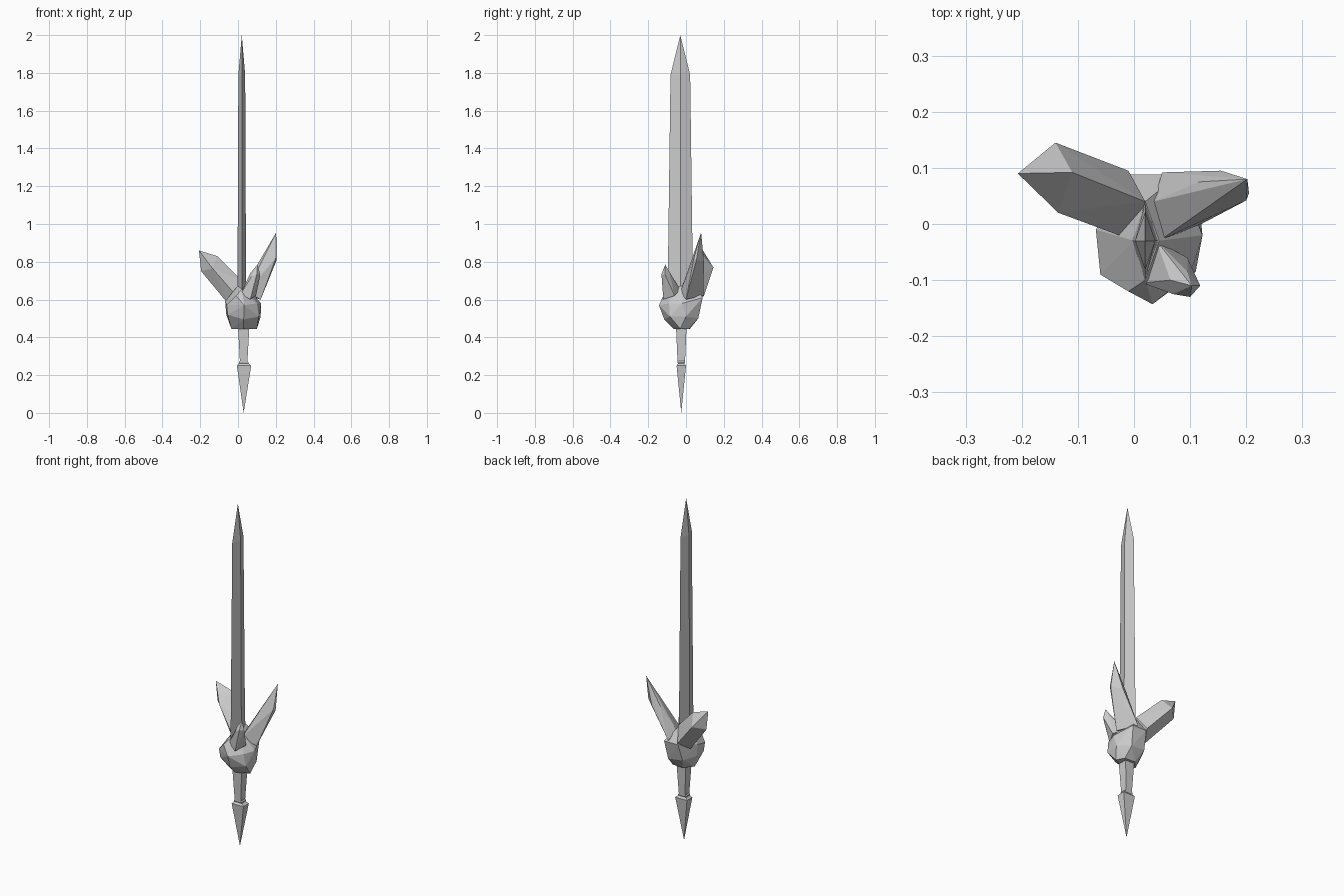
import bpy, bmesh


def make(name, bm):
    bmesh.ops.recalc_face_normals(bm, faces=bm.faces)
    mesh = bpy.data.meshes.new(name)
    bm.to_mesh(mesh)
    bm.free()
    obj = bpy.data.objects.new(name, mesh)
    bpy.context.collection.objects.link(obj)
    return obj


def loft(name, rings):
    """Join rings of equal count; a one-point ring becomes a tip."""
    bm = bmesh.new()
    vs = [[bm.verts.new(p) for p in r] for r in rings]
    for a, b in zip(vs, vs[1:]):
        n = max(len(a), len(b))
        for i in range(n):
            j = (i + 1) % n
            if len(b) == 1:
                bm.faces.new((a[i], a[j], b[0]))
            elif len(a) == 1:
                bm.faces.new((a[0], b[j], b[i]))
            else:
                bm.faces.new((a[i], a[j], b[j], b[i]))
    for r in (vs[0], vs[-1]):
        if len(r) > 2:
            bm.faces.new(r)
    return make(name, bm)


def hull(name, points):
    bm = bmesh.new()
    for p in points:
        bm.verts.new(p)
    res = bmesh.ops.convex_hull(bm, input=bm.verts[:])
    loose = [v for v in bm.verts if not v.link_faces]
    bmesh.ops.delete(bm, geom=loose, context='VERTS')
    return make(name, bm)


def diamond(cx, cy, rx, ry, z):
    return [(cx + rx, cy, z), (cx, cy + ry, z), (cx - rx, cy, z), (cx, cy - ry, z)]


def box_ring(cx, cy, rx, ry, z):
    return [(cx + sx * rx, cy + sy * ry, z) for sx, sy in ((1, 1), (-1, 1), (-1, -1), (1, -1))]


# Blade: diamond section with a pointed tip
loft("blade", [diamond(.02, -.03, .023, .068, .58),
               diamond(.02, -.03, .018, .052, 1.79),
               [(.02, -.03, 2.0)]])

# Grip and pommel spike
loft("grip", [box_ring(.03, -.025, .03, .028, .46),
              box_ring(.03, -.025, .02, .02, .275),
              box_ring(.03, -.025, .025, .02, .268),
              box_ring(.03, -.025, .025, .012, .25)])
loft("pommel_spike", [box_ring(.03, -.025, .022, .014, .265),
                      box_ring(.032, -.025, .038, .025, .25),
                      [(.03, -.025, 0)]])

# Faceted stone guard
hull("guard_stone", [
    (-.035, -.03, .445), (.01, .02, .445), (.075, .015, .445), (.10, -.03, .445), (.03, -.065, .445),
    (-.062, -.01, .52), (-.055, -.085, .52), (.03, -.115, .495), (.11, -.085, .51),
    (.12, 0, .51), (.07, .065, .50), (-.02, .06, .51),
    (-.068, -.01, .59), (-.06, -.09, .57), (.033, -.143, .57), (.10, -.09, .58),
    (.122, -.02, .58), (.08, .088, .61), (-.01, .088, .61),
    (-.01, -.12, .62), (.02, -.10, .655), (.0, -.03, .675), (.02, .04, .69), (.045, -.03, .67)])

# Large left shard
hull("left_shard", [
    (-.01, .095, .62), (0, -.03, .61), (.02, .04, .70), (-.05, .03, .575),
    (-.14, .145, .77), (-.135, .02, .765), (-.11, .092, .83), (-.195, .09, .75),
    (-.207, .09, .86)])

# Tall right shard
hull("right_shard", [
    (.035, .04, .67), (.05, .092, .62), (.045, -.03, .64), (.12, .0, .60),
    (.115, .075, .80), (.155, .095, .80), (.20, .042, .82), (.205, .055, .81),
    (.202, .08, .955)])

# Small front shard
hull("front_shard", [
    (.04, -.03, .65), (.015, -.105, .63), (.065, -.12, .60), (.095, -.06, .62),
    (.065, -.10, .74), (.07, -.125, .72), (.10, -.13, .735), (.118, -.11, .73),
    (.095, -.085, .735), (.103, -.11, .785)])
